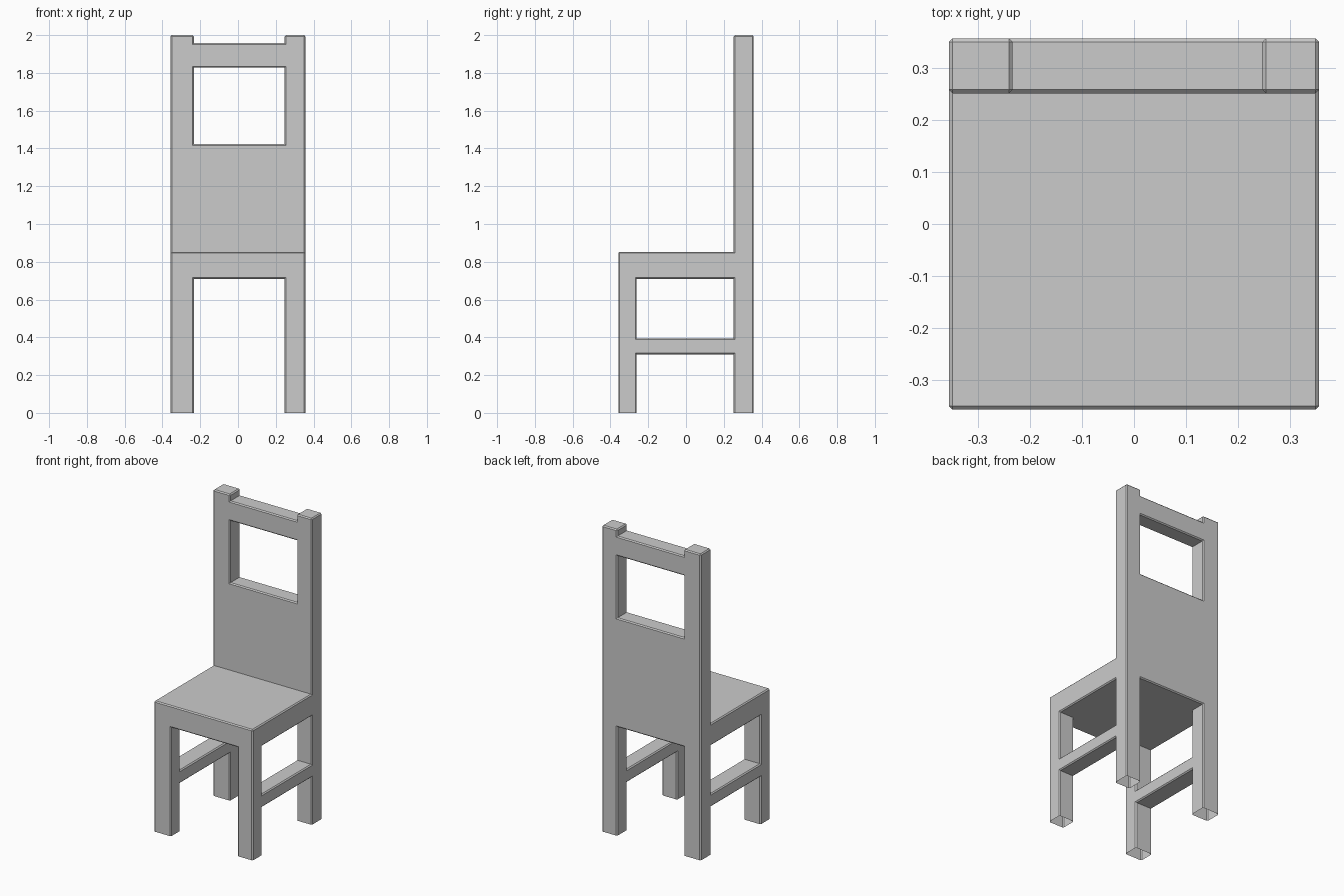
import bpy, bmesh
from itertools import product

if "Cube" in bpy.data.objects:
    bpy.data.objects.remove(bpy.data.objects["Cube"])

# Grid lines shared by all parts of the one-piece chair
X = [-0.357, -0.234, 0.247, 0.357]          # left posts, middle, right posts
Y = [-0.358, -0.261, 0.252, 0.358]          # front legs, middle, back legs
Z = [0, 0.31, 0.395, 0.71, 0.853, 1.423, 1.828, 1.957, 2.0]
GRID = (X, Y, Z)

# Each part is a block of grid cells: (x range, y range, z range)
PARTS = {
    "seat": ((0, 3), (0, 3), (3, 4)),
    "back_panel": ((0, 3), (2, 3), (3, 5)),
    "top_rail": ((0, 3), (2, 3), (6, 7)),
}
for side, x in (("left", (0, 1)), ("right", (2, 3))):
    PARTS[side + "_front_leg"] = (x, (0, 1), (0, 3))
    PARTS[side + "_back_post"] = (x, (2, 3), (0, 8))
    PARTS[side + "_stretcher"] = (x, (1, 2), (1, 2))

solid = set()
for block in PARTS.values():
    solid |= set(product(*(range(*r) for r in block)))

# Skin the outside of the filled cells
bm = bmesh.new()
verts = {}


def vert(key):
    if key not in verts:
        verts[key] = bm.verts.new([GRID[a][key[a]] for a in range(3)])
    return verts[key]


for cell in sorted(solid):
    for axis, side in product(range(3), (0, 1)):
        other = list(cell)
        other[axis] += 2 * side - 1
        if tuple(other) in solid:
            continue
        u, v = (axis + 1) % 3, (axis + 2) % 3
        loop = []
        for du, dv in ((0, 0), (1, 0), (1, 1), (0, 1)):
            k = list(cell)
            k[axis] += side
            k[u] += du
            k[v] += dv
            loop.append(vert(tuple(k)))
        bm.faces.new(loop if side else loop[::-1])
bm.normal_update()

# Small chamfer on outward corners, but not around the feet
edges = [e for e in bm.edges
         if e.is_manifold and e.calc_face_angle() > 0.1 and e.is_convex
         and max(w.co.z for w in e.verts) > 0.001]
bmesh.ops.bevel(bm, geom=edges, offset=0.007, offset_type='OFFSET',
                segments=1, profile=0.5, affect='EDGES')

# Feet are open underneath
feet = [f for f in bm.faces if max(w.co.z for w in f.verts) < 0.001]
bmesh.ops.delete(bm, geom=feet, context='FACES')

mesh = bpy.data.meshes.new("chair")
bm.to_mesh(mesh)
bm.free()
bpy.context.collection.objects.link(bpy.data.objects.new("chair", mesh))
